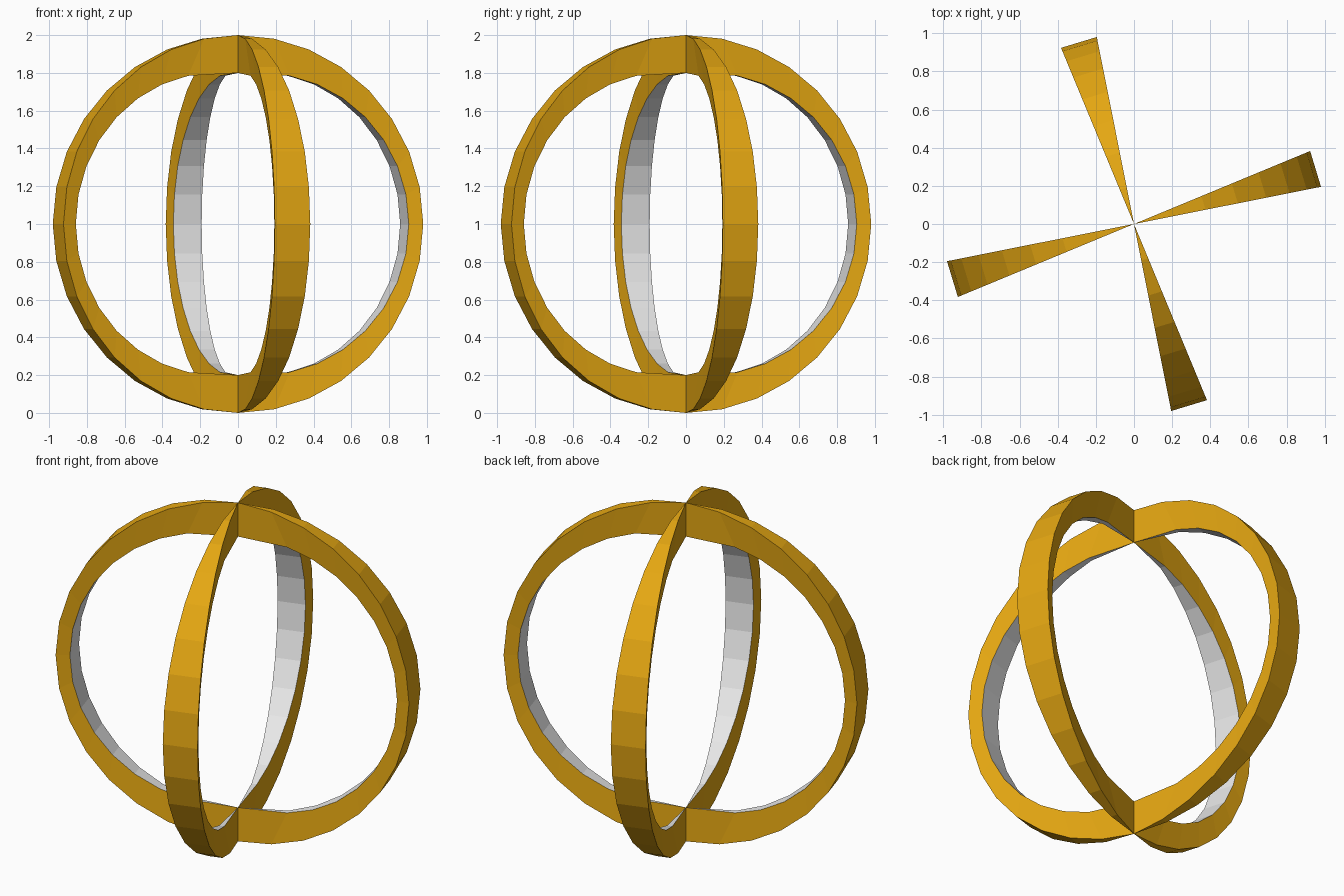
import bpy, bmesh
from math import sin, cos, pi, radians
from mathutils import Vector

cube = bpy.data.objects.get("Cube")
if cube:
    bpy.data.objects.remove(cube)

STEP = pi / 16            # one facet of the sphere grid
RINGS = 16                # facets from pole to pole
INNER = 0.8               # size of the inner band
SHIFT = 0.125             # outward push of the inner band
CENTRE = Vector((0, 0, 1))


def material(name, colour):
    mat = bpy.data.materials.new(name)
    mat.use_nodes = True
    mat.diffuse_color = colour
    mat.node_tree.nodes["Principled BSDF"].inputs["Base Color"].default_value = colour
    return mat


gold = material("gold", (0.78, 0.385, 0.006, 1))
white = material("white", (0.8, 0.8, 0.8, 1))


def direction(polar, azimuth):
    return Vector((sin(polar) * cos(azimuth), sin(polar) * sin(azimuth), cos(polar)))


def arc_arm(name, turn):
    """Half hoop from pole to pole: gold outside and sides, white inside."""
    bm = bmesh.new()
    push = direction(pi / 2, turn + 1.5 * STEP) * SHIFT
    edges = (turn + STEP, turn + 2 * STEP)

    def pole(z):
        vert = bm.verts.new(CENTRE + Vector((0, 0, z)))
        return [vert, vert]

    outer, inner = [pole(1)], [pole(INNER)]
    for i in range(1, RINGS):
        points = [direction(i * STEP, a) for a in edges]
        outer.append([bm.verts.new(CENTRE + p) for p in points])
        inner.append([bm.verts.new(CENTRE + p * INNER + push) for p in points])
    outer.append(pole(-1))
    inner.append(pole(-INNER))

    def face(verts, index=0):
        unique = list(dict.fromkeys(verts))   # pole facets become triangles
        bm.faces.new(unique).material_index = index

    for i in range(RINGS):
        o, p = outer[i], outer[i + 1]
        n, m = inner[i], inner[i + 1]
        face((o[0], p[0], p[1], o[1]))
        face((n[0], n[1], m[1], m[0]), 1)
        face((o[0], n[0], m[0], p[0]))
        face((o[1], p[1], m[1], n[1]))

    bmesh.ops.recalc_face_normals(bm, faces=bm.faces[:])
    mesh = bpy.data.meshes.new(name)
    bm.to_mesh(mesh)
    bm.free()
    mesh.materials.append(gold)
    mesh.materials.append(white)
    bpy.context.collection.objects.link(bpy.data.objects.new(name, mesh))


# Four half hoops, a quarter turn apart
for k, side in enumerate(("left", "back", "right", "front")):
    arc_arm(side + "_hoop", radians(90 * k))
